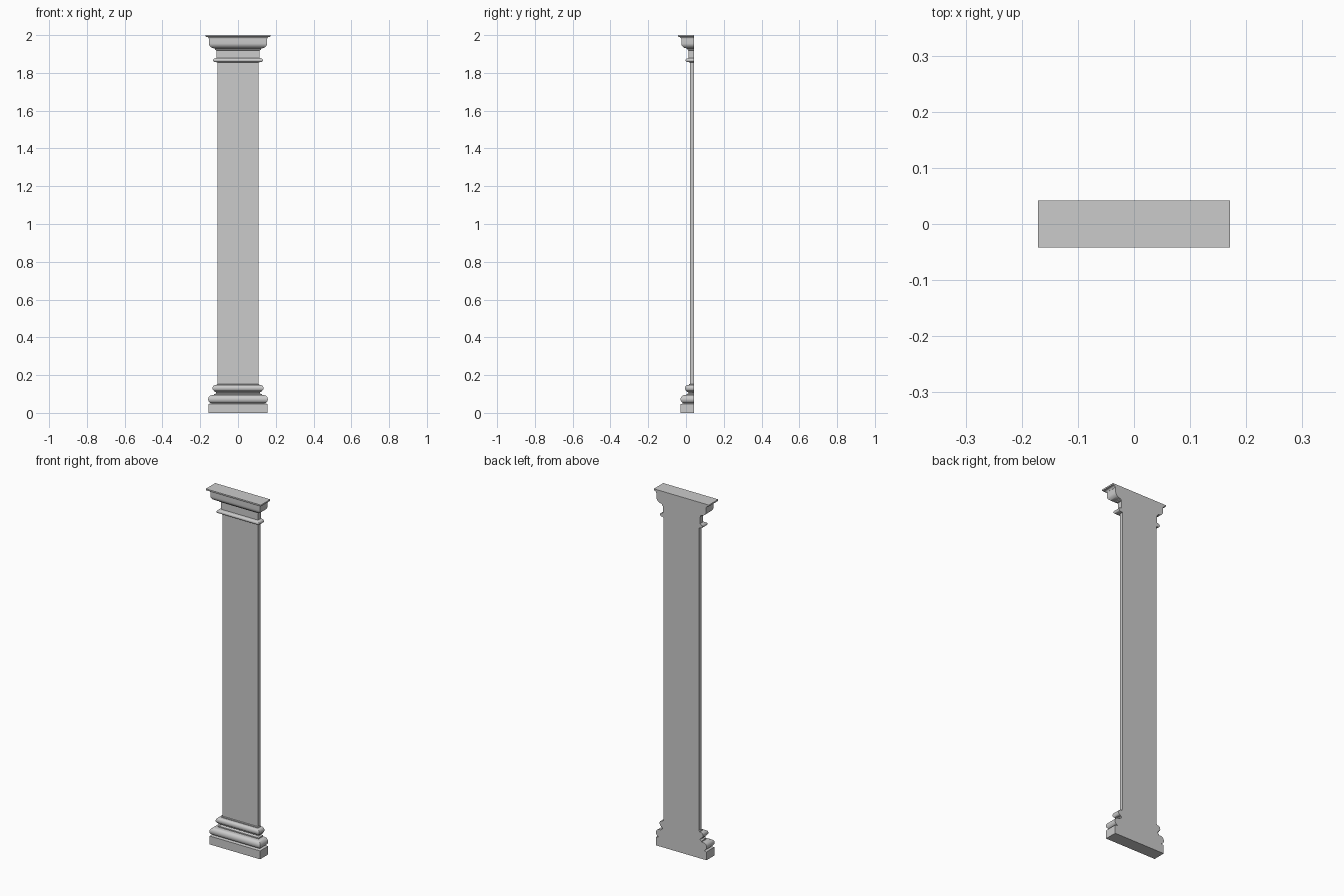
import bpy, bmesh, math

if "Cube" in bpy.data.objects:
    bpy.data.objects.remove(bpy.data.objects["Cube"])

BACK = 0.042      # flat wall side
MITRE = 0.129     # front face lies at y = MITRE - half width


def arc(cx, cz, rx, rz, a0, a1, n=10):
    """Points (half width, z) along an elliptical arc, angles in degrees."""
    pts = []
    for i in range(n + 1):
        a = math.radians(a0 + (a1 - a0) * i / n)
        pts.append((cx + rx * math.cos(a), cz + rz * math.sin(a)))
    return pts


def moulding(name, profile):
    """Sweep a profile round the left, front and right sides, with a flat back."""
    bm = bmesh.new()
    rings = []
    for h, z in profile:
        f = MITRE - h
        rings.append([bm.verts.new(p) for p in
                      ((-h, BACK, z), (-h, f, z), (h, f, z), (h, BACK, z))])
    for a, b in zip(rings, rings[1:]):
        for i in range(4):
            j = (i + 1) % 4
            bm.faces.new((a[i], a[j], b[j], b[i]))
    bm.faces.new(rings[0][::-1])
    bm.faces.new(rings[-1])
    bmesh.ops.recalc_face_normals(bm, faces=bm.faces)
    me = bpy.data.meshes.new(name)
    bm.to_mesh(me)
    bm.free()
    ob = bpy.data.objects.new(name, me)
    bpy.context.collection.objects.link(ob)
    bpy.ops.object.select_all(action='DESELECT')
    ob.select_set(True)
    bpy.context.view_layer.objects.active = ob
    bpy.ops.object.shade_smooth_by_angle(angle=math.radians(35))
    return ob


# plinth, two rounded base rings with a hollow between them
base = [(0.157, 0.0), (0.157, 0.047), (0.143, 0.050)]
base += arc(0.137, 0.0725, 0.021, 0.0215, -80, 90)
base += [(0.126, 0.094), (0.126, 0.099)]
base += arc(0.126, 0.106, 0.010, 0.006, 270, 90, 6)
base += [(0.126, 0.114)]
base += arc(0.121, 0.131, 0.014, 0.016, -80, 90)
base += [(0.114, 0.147), (0.114, 0.151), (0.109, 0.153)]

shaft = [(0.109, 1.855)]

# thin neck ring, necking, rounded echinus, curved top slab
capital = [(0.117, 1.857)]
capital += arc(0.121, 1.867, 0.011, 0.010, -90, 90, 8)
capital += [(0.115, 1.879), (0.115, 1.919), (0.121, 1.921), (0.121, 1.927)]
capital += arc(0.125, 1.957, 0.029, 0.027, -85, 0)
capital += [(0.154, 1.972), (0.154, 1.982)]
capital += arc(0.167, 1.981, 0.011, 0.010, 180, 90, 6)
capital += [(0.171, 1.992), (0.171, 2.0)]

moulding("pilaster", base + shaft + capital)
